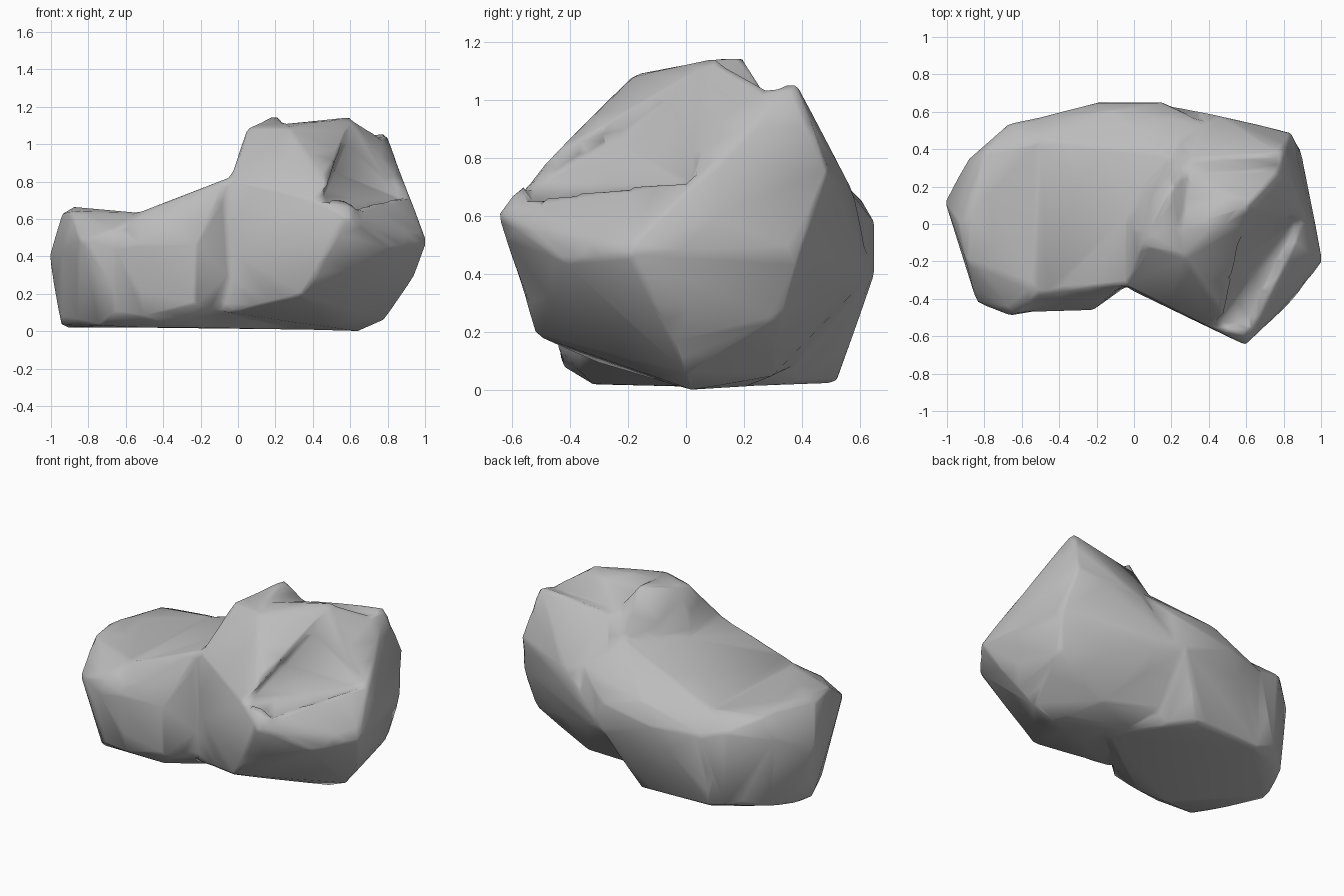
import bpy
import bmesh

cube = bpy.data.objects.get("Cube")
if cube:
    bpy.data.objects.remove(cube, do_unlink=True)

stone = bpy.data.materials.new("grey stone")
stone.use_nodes = True
stone.diffuse_color = (0.5, 0.5, 0.5, 1)
stone.node_tree.nodes["Principled BSDF"].inputs["Base Color"].default_value = stone.diffuse_color


def boulder(name, corners):
    """Convex lump of stone stretched over its corner points."""
    bm = bmesh.new()
    for corner in corners:
        bm.verts.new(corner)
    result = bmesh.ops.convex_hull(bm, input=bm.verts)
    loose = {v for v in result["geom_interior"] if isinstance(v, bmesh.types.BMVert)}
    bmesh.ops.delete(bm, geom=list(loose), context="VERTS")
    bmesh.ops.recalc_face_normals(bm, faces=bm.faces)
    mesh = bpy.data.meshes.new(name)
    bm.to_mesh(mesh)
    bm.free()
    mesh.materials.append(stone)
    obj = bpy.data.objects.new(name, mesh)
    bpy.context.collection.objects.link(obj)
    return obj


# Tall lump on the left side
crown = [(.05, -.11, 1.09), (.27, -.18, 1.09), (.6, .1, 1.145), (.79, .38, 1.06), (.3, .36, .98)]
shoulder = [(.84, .49, .76), (.92, .07, .7), (.6, -.65, .61), (.59, -.61, .66), (.4, -.55, .7),
            (1.01, -.2, .48), (.83, -.43, .45), (.89, .4, .5), (.45, .58, .68), (.15, .64, .4)]
foot = [(.94, -.1, .29), (.78, 0, .06), (.64, .02, 0), (.33, -.52, .19), (.85, .33, .25),
        (.5, .3, .05), (.2, .2, .01), (0, -.36, .4), (-.06, -.32, .1), (0, .4, .1),
        (-.04, -.33, .81), (-.03, 0, .82), (.07, .2, .86)]
rock = boulder("rock", crown + shoulder + foot)

# Hollows: a gully across the crown and a shelf above the front left corner
gully = boulder("gully", [(.25, .29, .98), (.82, .29, 1.03), (.25, .04, 1.18), (.85, .06, 1.18),
                          (.25, .6, 1.18), (.85, .6, 1.18)])
shelf = boulder("shelf", [(.42, -.56, .7), (.6, -.55, .63), (.9, .05, .7), (.68, -.1, .83),
                          (.5, -.25, .86), (.61, .08, 1.13), (1, -.6, 1.1)])

# Pointed ridge on the crown
spur = boulder("spur", [(.2, .19, 1.16), (.06, -.1, 1.09), (.26, -.17, 1.09), (.29, .27, 1.02),
                        (.08, .15, .9), (.2, .34, .9), (.28, 0, .9)])

# Saddle falling from the tall lump towards the right side
saddle = boulder("saddle", [
    (-.05, -.32, .82), (-.05, .05, .82), (.2, .36, .87), (.4, .53, .73), (-.1, .61, .65), (.15, .65, .58),
    (.15, .65, .4), (-.2, .65, .52), (-.54, -.37, .63), (-.54, .44, .62), (-.54, .56, .5), (-.54, -.47, .46),
    (-.54, .5, .03), (-.05, .52, .025), (-.22, -.46, .46), (-.22, -.44, .14), (-.3, -.32, .02),
    (-.54, -.42, .08), (-.54, -.32, .02), (-.05, -.34, .3), (.3, .1, .01)])

# Low blunt lump on the right side
rim = [(-.94, 0, .63), (-.88, .05, .665), (-.9, -.19, .64), (-.81, .38, .64), (-.67, .535, .56), (-.89, .34, .5)]
belly = [(-1.01, .12, .4), (-.84, -.42, .49), (-.64, -.48, .54), (-.66, -.49, .45), (-.93, .1, .26)]
base = [(-.95, .05, .04), (-.93, .12, .02), (-.86, -.16, .05), (-.74, -.34, .03), (-.67, -.43, .1),
        (-.84, .34, .05), (-.64, .52, .08)]
inner = [(-.5, -.37, .63), (-.5, .46, .63), (-.5, .57, .5), (-.5, -.46, .46), (-.5, .5, .03),
         (-.5, -.42, .08), (-.5, -.32, .02)]
end_lump = boulder("end_lump", rim + belly + base + inner)

# Carve and fuse the lumps, weather the seams, then return to coarse facets
steps = [(gully, "DIFFERENCE"), (shelf, "DIFFERENCE"), (spur, "UNION"), (saddle, "UNION"), (end_lump, "UNION")]
for lump, operation in steps:
    lump.hide_render = True
    lump.hide_set(True)
    fuse = rock.modifiers.new("fuse", "BOOLEAN")
    fuse.object = lump
    fuse.operation = operation
    fuse.solver = "EXACT"
remesh = rock.modifiers.new("blend", "REMESH")
remesh.mode = "VOXEL"
remesh.voxel_size = 0.02
worn = rock.modifiers.new("weather", "SMOOTH")
worn.factor = 0.5
worn.iterations = 4
coarse = rock.modifiers.new("facet", "DECIMATE")
coarse.ratio = 0.02

bpy.context.view_layer.objects.active = rock
rock.select_set(True)
for modifier in list(rock.modifiers):
    bpy.ops.object.modifier_apply(modifier=modifier.name)
for lump, operation in steps:
    bpy.data.objects.remove(lump, do_unlink=True)
rock.data.materials.clear()
rock.data.materials.append(stone)
bpy.ops.object.shade_smooth()
